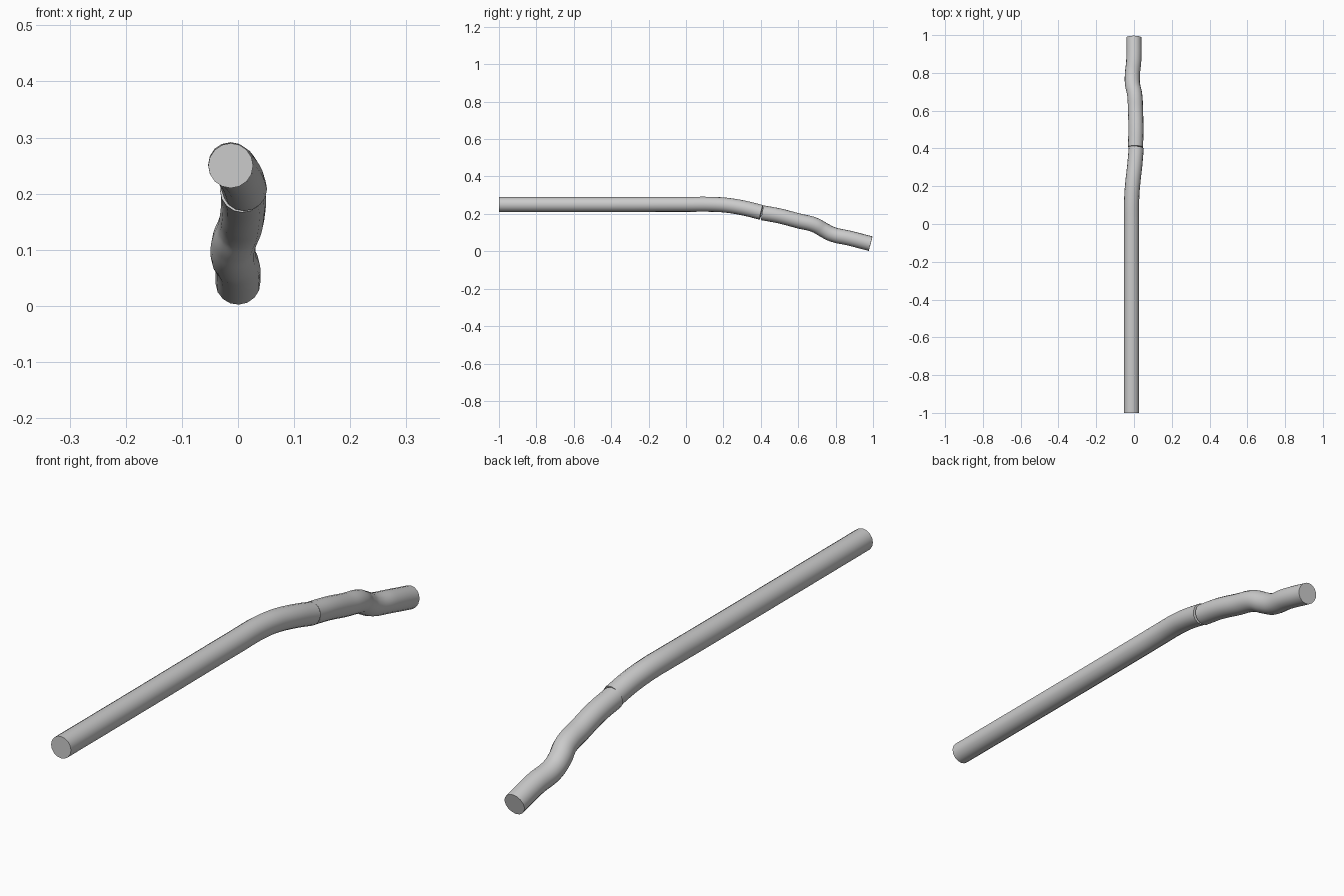
import bpy

if "Cube" in bpy.data.objects:
    bpy.data.objects.remove(bpy.data.objects["Cube"])

R = 0.04


def tube(name, pts, radius=R):
    """Round capped tube along a smooth path."""
    cu = bpy.data.curves.new(name, 'CURVE')
    cu.dimensions = '3D'
    cu.resolution_u = 10
    cu.bevel_depth = radius
    cu.bevel_resolution = 6
    cu.use_fill_caps = True
    sp = cu.splines.new('BEZIER')
    sp.bezier_points.add(len(pts) - 1)
    for bp, p in zip(sp.bezier_points, pts):
        bp.co = p
        bp.handle_left_type = bp.handle_right_type = 'AUTO'
    ob = bpy.data.objects.new(name, cu)
    bpy.context.collection.objects.link(ob)
    # turn into a mesh and smooth
    bpy.ops.object.select_all(action='DESELECT')
    bpy.context.view_layer.objects.active = ob
    ob.select_set(True)
    bpy.ops.object.convert(target='MESH')
    ob = bpy.context.object
    bpy.ops.object.shade_smooth_by_angle()
    return ob


# long straight section that bends down at its back end
tube("main_pipe", [
    (-0.013, -1.0, 0.25), (-0.013, -0.5, 0.25), (-0.013, 0.0, 0.251),
    (-0.012, 0.14, 0.251), (-0.006, 0.22, 0.246), (0.004, 0.31, 0.231),
    (0.012, 0.403, 0.208)])

# wavy tail section, leaving a hairline seam
tube("tail_pipe", [
    (0.008, 0.408, 0.206), (0.010, 0.50, 0.189), (0.008, 0.60, 0.163),
    (0.003, 0.69, 0.140), (-0.007, 0.735, 0.115), (-0.009, 0.78, 0.092),
    (-0.001, 0.87, 0.071), (0.0, 0.987, 0.041)])
